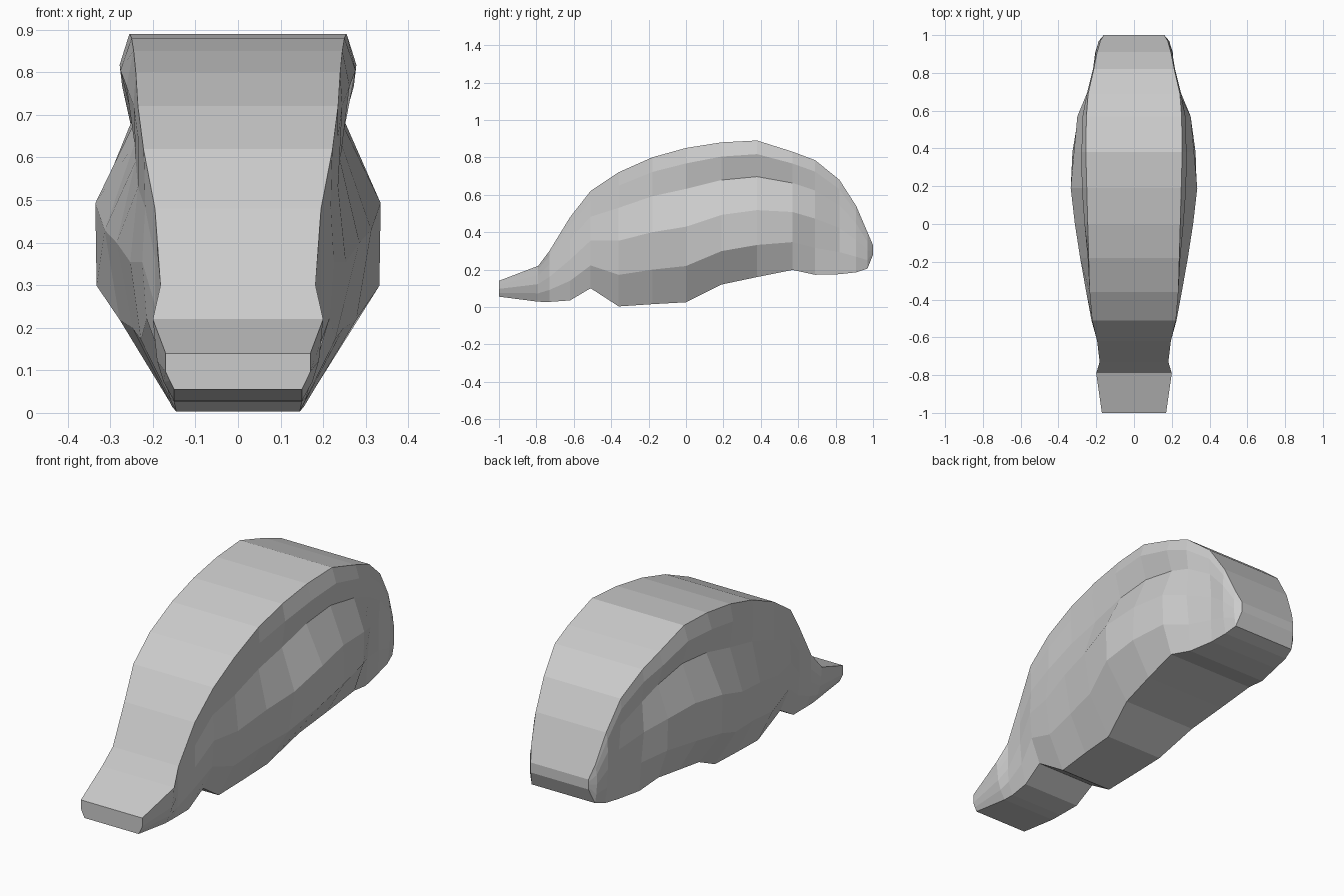
import bpy, bmesh

# Cross-sections along the body:
# y, bottom z, top z, then half widths at bottom, low bulge, high bulge, groove, ridge, top
SECTIONS = [
    (-1.00, .055, .14, .150, .160, .170, .170, .170, .170),
    (-0.79, .028, .22, .150, .175, .190, .195, .198, .200),
    (-0.73, .027, .30, .150, .175, .180, .180, .180, .182),
    (-0.62, .035, .48, .160, .185, .195, .195, .195, .195),
    (-0.51, .100, .62, .165, .215, .225, .218, .220, .222),
    (-0.36, .003, .72, .145, .228, .253, .235, .235, .235),
    (-0.18, .015, .80, .155, .248, .285, .240, .245, .240),
    (0.00, .025, .85, .160, .278, .313, .243, .262, .245),
    (0.19, .120, .88, .205, .332, .335, .245, .276, .250),
    (0.38, .160, .89, .227, .326, .318, .245, .278, .255),
    (0.57, .198, .83, .245, .295, .300, .243, .272, .252),
    (0.69, .172, .785, .225, .235, .250, .240, .250, .243),
    (0.82, .175, .68, .200, .205, .203, .212, .217, .213),
    (0.91, .185, .54, .188, .202, .205, .205, .202, .195),
    (0.97, .205, .40, .175, .183, .186, .185, .180, .178),
    (1.00, .280, .33, .160, .160, .160, .160, .160, .160),
]
HEIGHTS = (0, .235, .49, .735, .90, 1)   # fractions of the section height

bm = bmesh.new()
rings = []
for y, z0, z1, *widths in SECTIONS:
    side = [(w, y, z0 + (z1 - z0) * h) for w, h in zip(widths, HEIGHTS)]
    other = [(-x, y, z) for x, y, z in reversed(side)]
    rings.append([bm.verts.new(p) for p in side + other])

# Skin between neighbouring sections, then close both ends
n = len(rings[0])
for a, b in zip(rings, rings[1:]):
    for i in range(n):
        j = (i + 1) % n
        bm.faces.new((a[i], a[j], b[j], b[i]))
bm.faces.new(rings[0])
bm.faces.new(rings[-1])
bmesh.ops.recalc_face_normals(bm, faces=bm.faces)

mesh = bpy.data.meshes.new("body_shell")
bm.to_mesh(mesh)
bm.free()
bpy.context.collection.objects.link(bpy.data.objects.new("body_shell", mesh))
